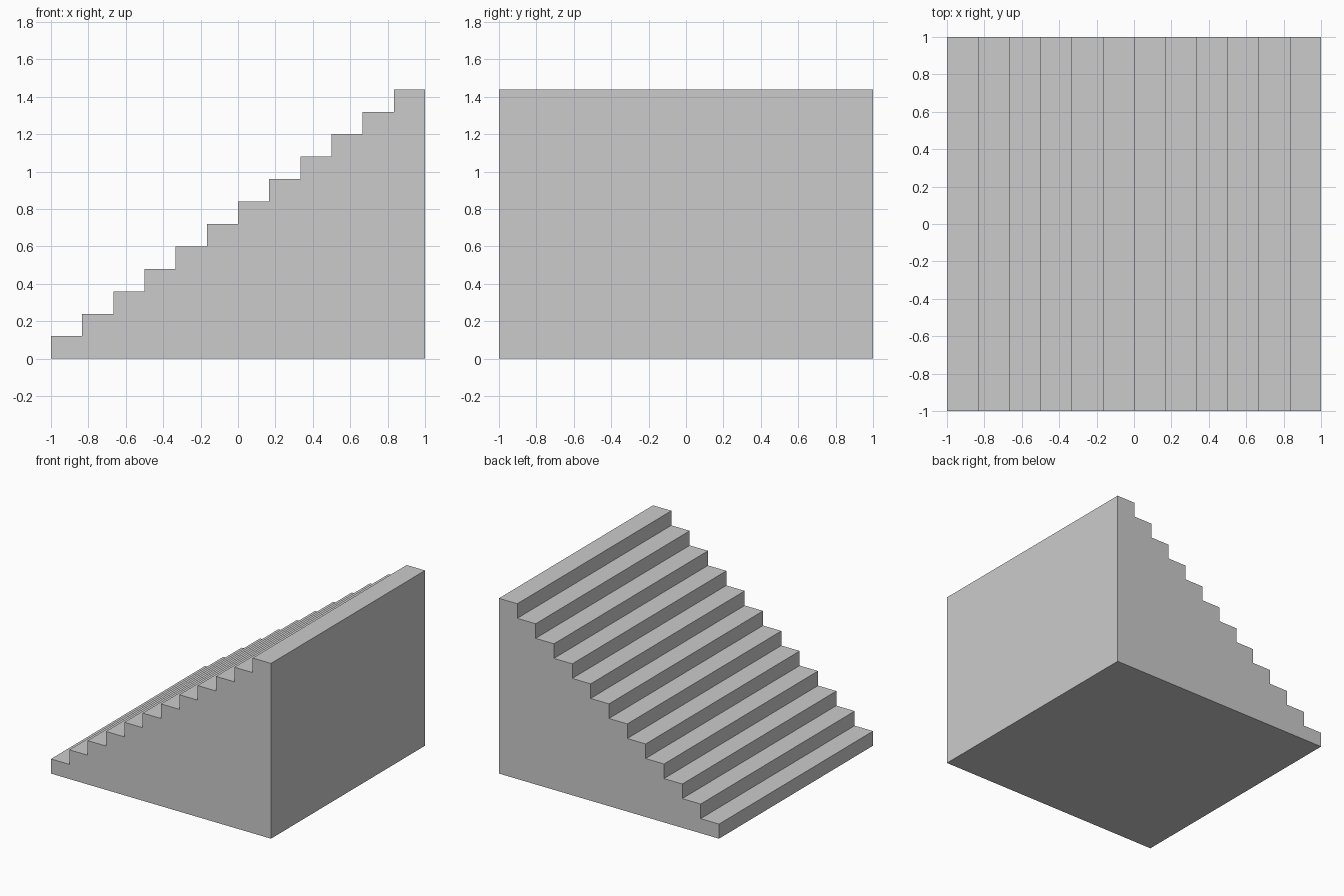
import bpy
import bmesh

if "Cube" in bpy.data.objects:
    bpy.data.objects.remove(bpy.data.objects["Cube"])

STEPS = 12
LENGTH, WIDTH, RISE = 2.0, 2.0, 0.12
TREAD = LENGTH / STEPS

# Stepped side profile, climbing towards +x
profile = [(-LENGTH / 2, 0.0)]
for i in range(STEPS):
    x = -LENGTH / 2 + i * TREAD
    z = (i + 1) * RISE
    profile += [(x, z), (x + TREAD, z)]
profile.append((LENGTH / 2, 0.0))

# Solid staircase: profile face extruded across the width
bm = bmesh.new()
side = bm.faces.new([bm.verts.new((x, -WIDTH / 2, z)) for x, z in profile])
result = bmesh.ops.extrude_face_region(bm, geom=[side], use_keep_orig=True)
new_verts = [g for g in result["geom"] if isinstance(g, bmesh.types.BMVert)]
bmesh.ops.translate(bm, verts=new_verts, vec=(0, WIDTH, 0))
bmesh.ops.recalc_face_normals(bm, faces=bm.faces)

mesh = bpy.data.meshes.new("staircase")
bm.to_mesh(mesh)
bm.free()
staircase = bpy.data.objects.new("staircase", mesh)
bpy.context.collection.objects.link(staircase)
